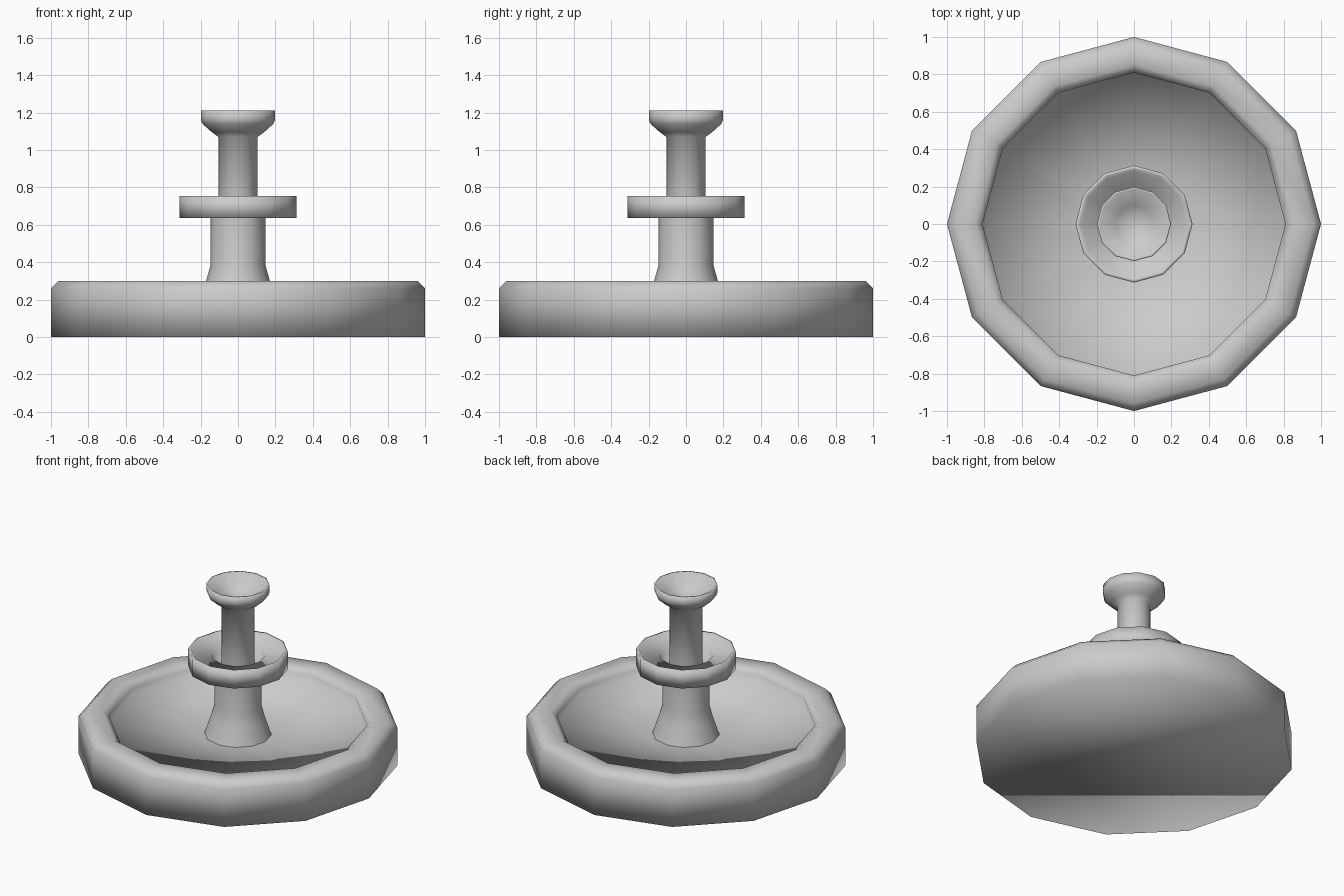
import bpy, bmesh, math

if "Cube" in bpy.data.objects:
    bpy.data.objects.remove(bpy.data.objects["Cube"])

SIDES = 12


def lathe(name, profile):
    """Revolve (radius, z) points around z; radius 0 ends as a single point."""
    bm = bmesh.new()
    rings = []
    for r, z in profile:
        if r == 0:
            rings.append([bm.verts.new((0, 0, z))])
        else:
            rings.append([bm.verts.new((r * math.cos(math.tau * i / SIDES),
                                        r * math.sin(math.tau * i / SIDES), z))
                          for i in range(SIDES)])
    for a, b in zip(rings, rings[1:]):
        for i in range(SIDES):
            j = (i + 1) % SIDES
            if len(a) == 1:
                bm.faces.new((a[0], b[j], b[i]))
            elif len(b) == 1:
                bm.faces.new((a[i], a[j], b[0]))
            else:
                bm.faces.new((a[i], a[j], b[j], b[i]))
    # flat base closing an open first ring
    if len(rings[0]) > 1 and profile[0][1] == 0:
        bm.faces.new(rings[0][::-1])
    for f in bm.faces:
        f.smooth = True
    mesh = bpy.data.meshes.new(name)
    bm.to_mesh(mesh)
    bm.free()
    obj = bpy.data.objects.new(name, mesh)
    bpy.context.collection.objects.link(obj)
    return obj


# Large pool with a chamfered rim and a gently sloping floor
lathe("basin", [(1.0, 0), (1.0, 0.26), (0.96, 0.30), (0.85, 0.30),
                (0.81, 0.27), (0.81, 0.23), (0.20, 0.18)])

# Flared lower column
lathe("lower_column", [(0.21, 0.18), (0.17, 0.30), (0.148, 0.38), (0.148, 0.635)])

# Middle dish with a recessed centre
lathe("middle_dish", [(0.148, 0.635), (0.313, 0.635), (0.313, 0.755), (0.295, 0.755),
                      (0.28, 0.735), (0.165, 0.72), (0.16, 0.68), (0.105, 0.67)])

# Upper column opening into the top cup
lathe("upper_column_and_cup", [(0.105, 0.67), (0.105, 1.07), (0.14, 1.095),
                               (0.19, 1.14), (0.198, 1.16), (0.198, 1.21), (0.188, 1.21),
                               (0.10, 1.13), (0, 1.10)])
